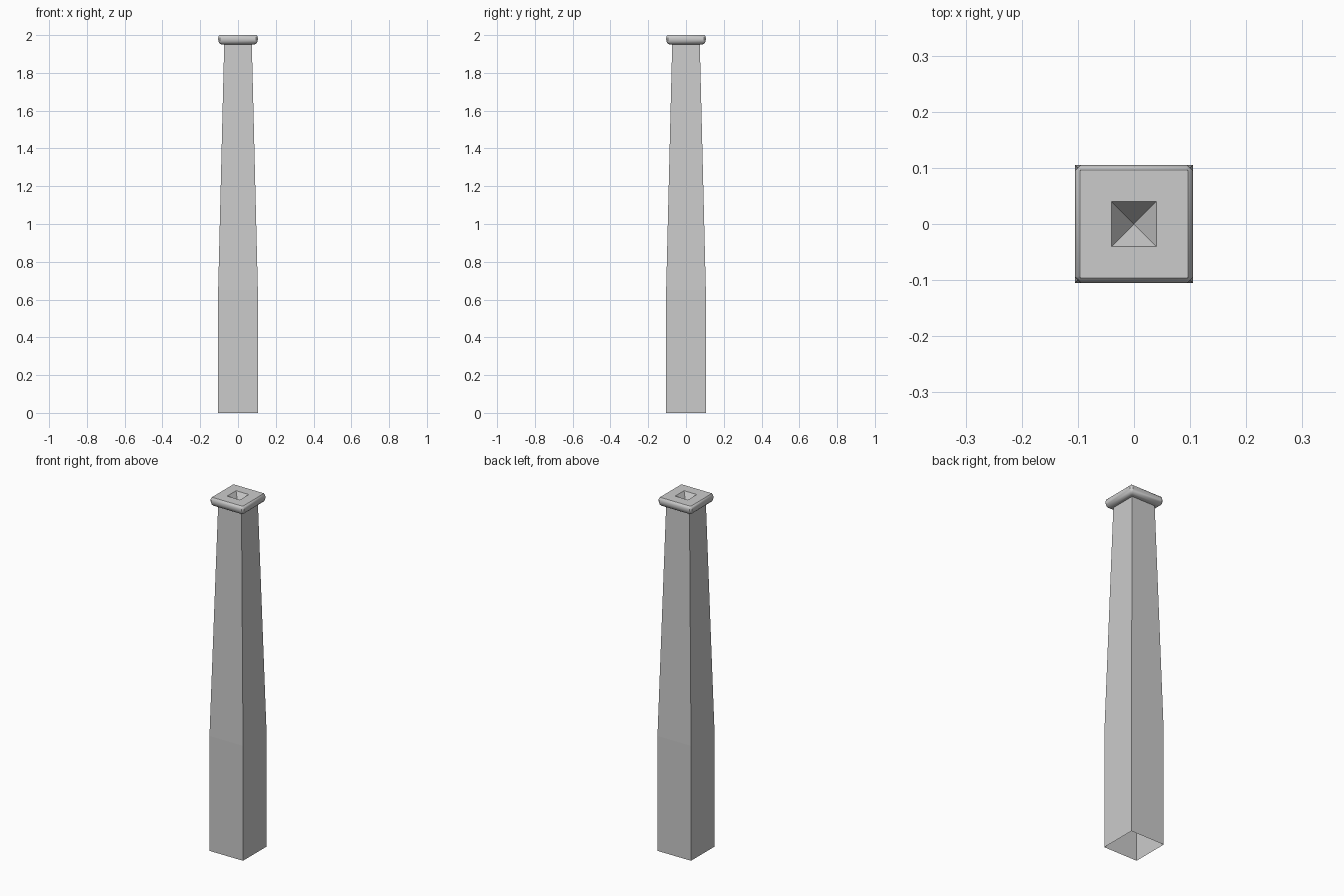
import bpy, bmesh

if "Cube" in bpy.data.objects:
    bpy.data.objects.remove(bpy.data.objects["Cube"])

grey = bpy.data.materials.new("stone grey")
grey.diffuse_color = (0.6, 0.6, 0.6, 1)
grey.use_nodes = True
grey.node_tree.nodes["Principled BSDF"].inputs["Base Color"].default_value = grey.diffuse_color


def square_loft(name, rings, apex=None):
    """Join square rings (half width, corner cut, height); optionally close at an apex."""
    bm = bmesh.new()
    loops = []
    for h, c, z in rings:
        if c:
            pts = [(h - c, -h), (h, c - h), (h, h - c), (h - c, h),
                   (c - h, h), (-h, h - c), (-h, c - h), (c - h, -h)]
        else:
            pts = [(h, -h), (h, h), (-h, h), (-h, -h)]
        loops.append([bm.verts.new((x, y, z)) for x, y in pts])
    for a, b in zip(loops, loops[1:]):
        n = len(a)
        for i in range(n):
            j = (i + 1) % n
            bm.faces.new((a[i], a[j], b[j], b[i]))
    if apex is not None:
        tip = bm.verts.new((0, 0, apex))
        last = loops[-1]
        for i in range(len(last)):
            bm.faces.new((last[i], last[(i + 1) % len(last)], tip))
    mesh = bpy.data.meshes.new(name)
    bm.to_mesh(mesh)
    bm.free()
    mesh.materials.append(grey)
    obj = bpy.data.objects.new(name, mesh)
    bpy.context.collection.objects.link(obj)
    return obj


# Hollow shaft, straight below and tapered above, open at the foot
square_loft("shaft", [(0.105, 0, 0), (0.105, 0, 0.65), (0.073, 0, 1.955)])

# Rounded cap rim with an underside reaching in to the shaft
rim = square_loft("cap_rim", [
    (0.073, 0.004, 1.95), (0.085, 0.004, 1.95), (0.095, 0.006, 1.954),
    (0.102, 0.009, 1.963), (0.105, 0.010, 1.975), (0.105, 0.010, 1.985),
    (0.102, 0.008, 1.994), (0.096, 0.004, 2.0)])
bpy.context.view_layer.objects.active = rim
rim.select_set(True)
bpy.ops.object.shade_smooth_by_angle(angle=0.7)

# Flat cap top with a sunken pyramid socket
square_loft("cap_top", [(0.096, 0, 2.0), (0.04, 0, 2.0)], apex=1.94)
